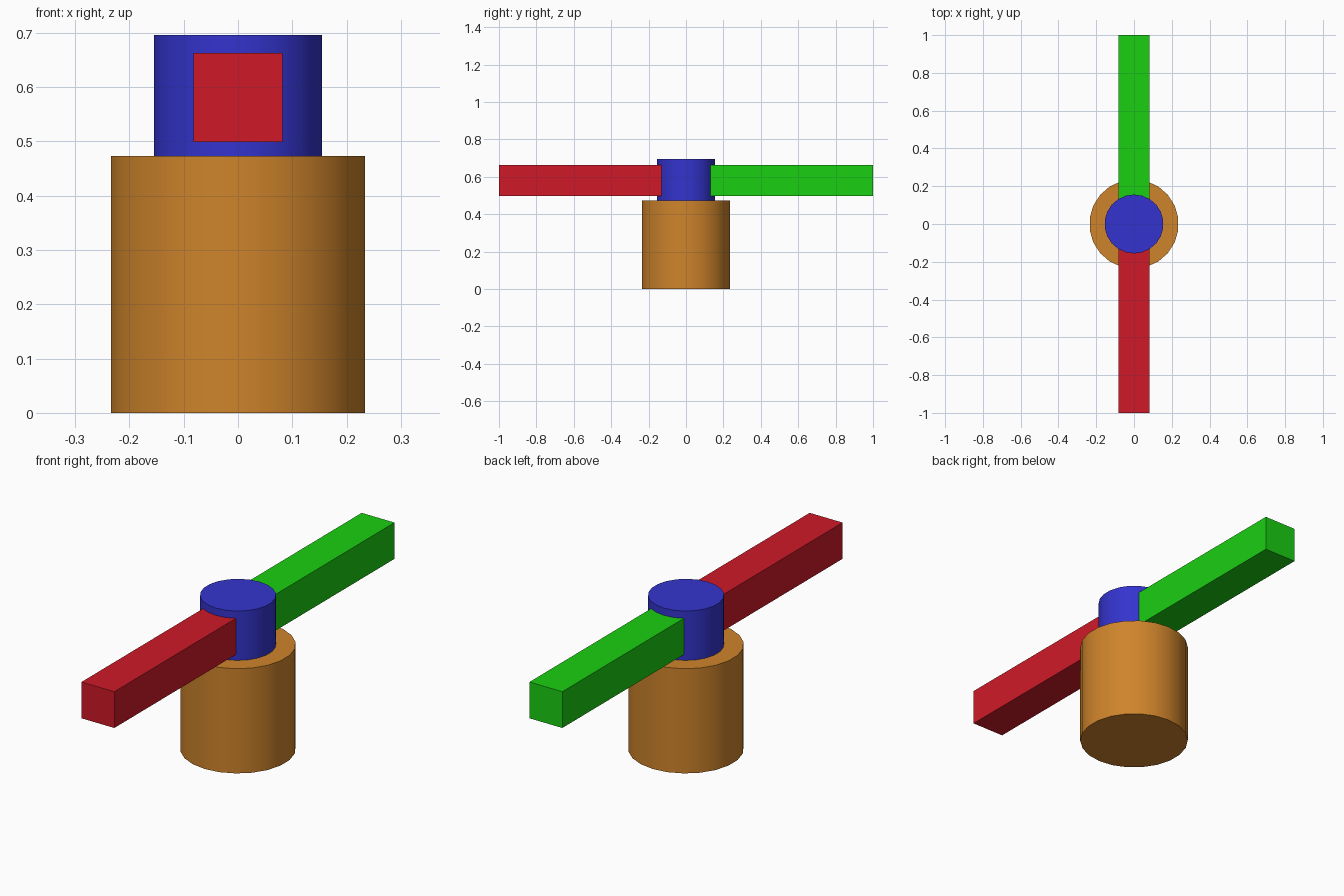
import bpy
import math

if "Cube" in bpy.data.objects:
    bpy.data.objects.remove(bpy.data.objects["Cube"])


def paint(obj, name, color):
    mat = bpy.data.materials.new(name)
    mat.diffuse_color = (*color, 1)
    mat.use_nodes = True
    mat.node_tree.nodes["Principled BSDF"].inputs["Base Color"].default_value = mat.diffuse_color
    obj.data.materials.append(mat)


def cylinder(name, radius, z0, z1, color):
    bpy.ops.mesh.primitive_cylinder_add(
        vertices=22, radius=radius, depth=z1 - z0, location=(0, 0, (z0 + z1) / 2))
    obj = bpy.context.object
    obj.name = name
    bpy.ops.object.shade_smooth_by_angle(angle=math.radians(40))
    paint(obj, name + "_paint", color)


def arm(name, side, color):
    inner, outer = 0.1, 1.0
    bpy.ops.mesh.primitive_cube_add(
        size=1, location=(0, side * (inner + outer) / 2, 0.581))
    obj = bpy.context.object
    obj.name = name
    obj.scale = (0.164, outer - inner, 0.164)
    bpy.ops.object.transform_apply(location=False, rotation=False, scale=True)
    paint(obj, name + "_paint", color)


# Base and the hub on top of it
cylinder("base", 0.2365, 0.0, 0.473, (0.62, 0.23, 0.024))
cylinder("hub", 0.156, 0.473, 0.696, (0.034, 0.034, 0.62))

# Two arms reaching out from the hub
arm("front_arm", -1, (0.62, 0.01, 0.021))
arm("back_arm", 1, (0.011, 0.62, 0.006))
